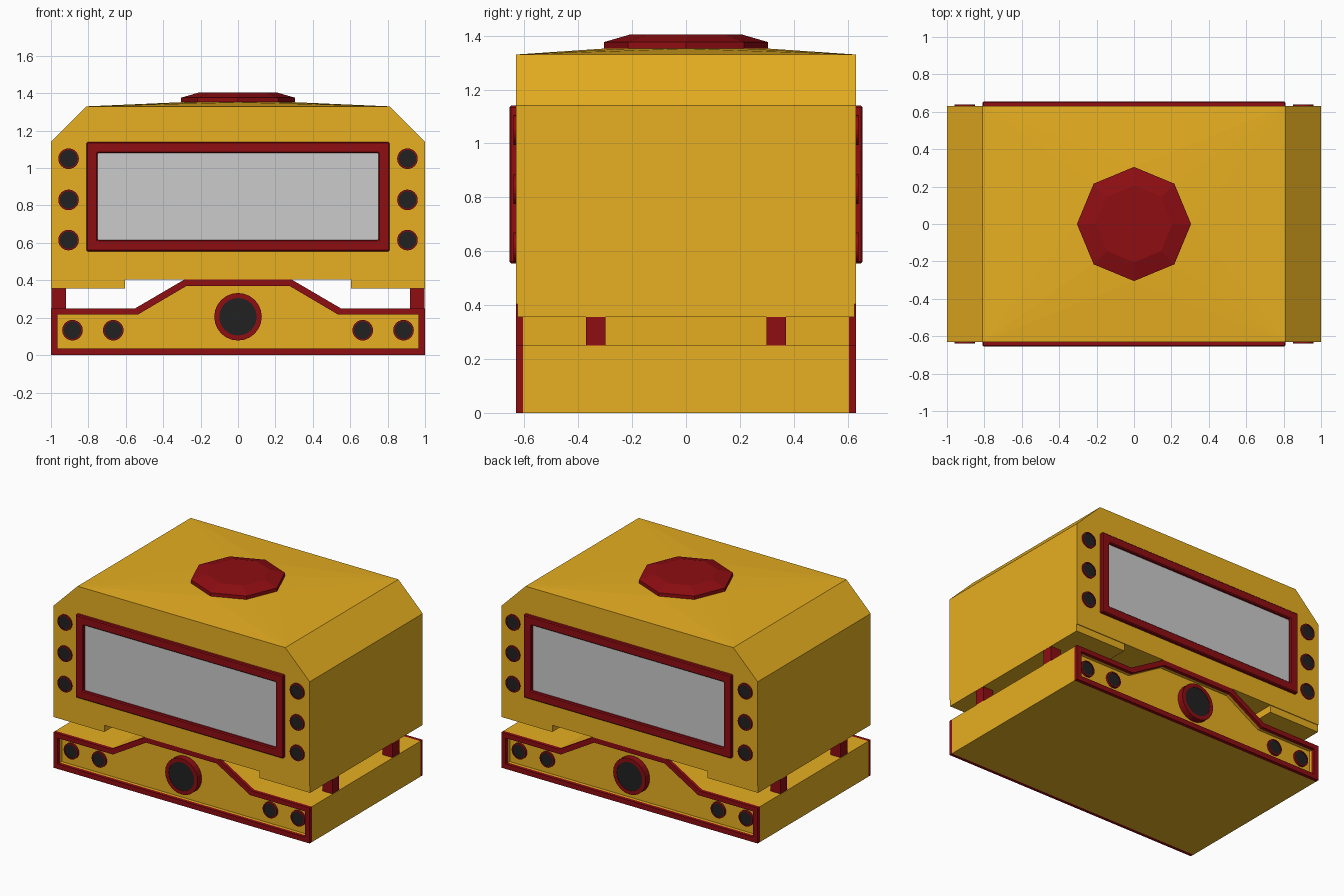
import bpy, bmesh
from math import sin, cos, pi
from mathutils import Vector

if "Cube" in bpy.data.objects:
    bpy.data.objects.remove(bpy.data.objects["Cube"])


def material(name, color):
    m = bpy.data.materials.new(name)
    m.diffuse_color = color
    m.use_nodes = True
    m.node_tree.nodes["Principled BSDF"].inputs["Base Color"].default_value = m.diffuse_color
    return m


YELLOW = material("yellow_paint", (0.80, 0.43, 0.015, 1))
RED = material("red_trim", (0.27, 0.004, 0.006, 1))
BLACK = material("dark_lens", (0.015, 0.015, 0.015, 1))


def finish(name, bm, mat=None):
    bmesh.ops.recalc_face_normals(bm, faces=bm.faces[:])
    mesh = bpy.data.meshes.new(name)
    bm.to_mesh(mesh)
    bm.free()
    obj = bpy.data.objects.new(name, mesh)
    bpy.context.collection.objects.link(obj)
    if mat:
        mesh.materials.append(mat)
    return obj


def loft(name, loops, mat=None, ring=False):
    """Bridge x-z profiles placed at y positions; close as a ring or cap the ends."""
    bm = bmesh.new()
    rows = [[bm.verts.new((x, y, z)) for x, z in prof] for prof, y in loops]
    n = len(rows[0])
    pairs = list(zip(rows, rows[1:]))
    if ring:
        pairs.append((rows[-1], rows[0]))
    for a, b in pairs:
        for i in range(n):
            j = (i + 1) % n
            bm.faces.new((a[i], a[j], b[j], b[i]))
    if not ring:
        bm.faces.new(rows[0])
        bm.faces.new(rows[-1])
    return finish(name, bm, mat)


def frame(name, outer, inner, y0, y1, mat):
    return loft(name, [(outer, y0), (outer, y1), (inner, y1), (inner, y0)], mat, True)


def box(name, x0, x1, y0, y1, z0, z1, mat=None):
    return loft(name, [(rect(x0, x1, z0, z1), y0), (rect(x0, x1, z0, z1), y1)], mat)


def rect(x0, x1, z0, z1):
    return [(x0, z0), (x1, z0), (x1, z1), (x0, z1)]


def circle(cx, cz, r, n=24):
    return [(cx + r * cos(2 * pi * i / n), cz + r * sin(2 * pi * i / n)) for i in range(n)]


def mirrored(half):
    return half + [(-x, z) for x, z in reversed(half)]


def lamp(name, x, z, r, lens_r, side, y0, y1):
    frame(name + "_rim", circle(x, z, r), circle(x, z, lens_r), side * y0, side * y1, RED)
    lens = circle(x, z, lens_r)
    loft(name + "_lens", [(lens, side * y0), (lens, side * (y1 - 0.003))], BLACK)


# Upper cabin with chamfered shoulders and a gently raised roof
bm = bmesh.new()
for sx in (-1, 1):
    for sy in (-1, 1):
        for x, z in ((1, 0.405), (1, 1.14), (0.81, 1.33)):
            bm.verts.new((sx * x, sy * 0.63, z))
for i in range(8):
    bm.verts.new((0.305 * cos(i * pi / 4), 0.305 * sin(i * pi / 4), 1.352))
bmesh.ops.convex_hull(bm, input=bm.verts[:])
finish("cabin", bm, YELLOW)

# Octagonal roof hatch with a sloped rim
bm = bmesh.new()
for r, z in ((0.305, 1.352), (0.305, 1.376), (0.205, 1.405)):
    for i in range(8):
        bm.verts.new((r * cos(i * pi / 4), r * sin(i * pi / 4), z))
bmesh.ops.convex_hull(bm, input=bm.verts[:])
finish("roof_hatch", bm, RED)

# Base with a raised centre and recessed end panels
outer = mirrored([(1, 0), (1, 0.25), (0.55, 0.25), (0.285, 0.405)])
inner = mirrored([(0.965, 0.035), (0.965, 0.217), (0.535, 0.217), (0.275, 0.37)])
loft("base", [(inner, -0.585), (inner, -0.605), (outer, -0.605),
              (outer, 0.605), (inner, 0.605), (inner, 0.585)], YELLOW)

# Side skirts and support posts
for sx, side in ((-1, "left"), (1, "right")):
    xs = sorted((sx * 0.605, sx * 1.0))
    box(side + "_skirt", *xs, -0.625, 0.625, 0.355, 0.405, YELLOW)
    xs = sorted((sx * 0.92, sx * 0.998))
    for sy, end in ((-1, "front"), (1, "back")):
        ys = sorted((sy * 0.298, sy * 0.372))
        box(f"{side}_{end}_post", *xs, *ys, 0.25, 0.355, RED)

# Both ends: base trim, window and lamps
for s, end in ((-1, "front"), (1, "back")):
    frame(end + "_base_trim", outer, inner, s * 0.605, s * 0.63, RED)
    w = frame(end + "_window_frame", rect(-0.81, 0.81, 0.555, 1.14),
              rect(-0.75, 0.75, 0.615, 1.08), s * 0.625, s * 0.655, RED)
    bev = w.modifiers.new("soft_edge", "BEVEL")
    bev.width = 0.006
    bev.segments = 1
    box(end + "_window_glass", -0.75, 0.75, *sorted((s * 0.625, s * 0.636)), 0.615, 1.08)
    lamp(end + "_main_lamp", 0, 0.205, 0.127, 0.1, s, 0.58, 0.63)
    for sx in (-1, 1):
        for x in (0.667, 0.885):
            lamp(end + "_base_lamp", sx * x, 0.133, 0.055, 0.047, s, 0.58, 0.6)
        for z in (0.615, 0.83, 1.05):
            lamp(end + "_cabin_lamp", sx * 0.906, z, 0.055, 0.047, s, 0.625, 0.64)
